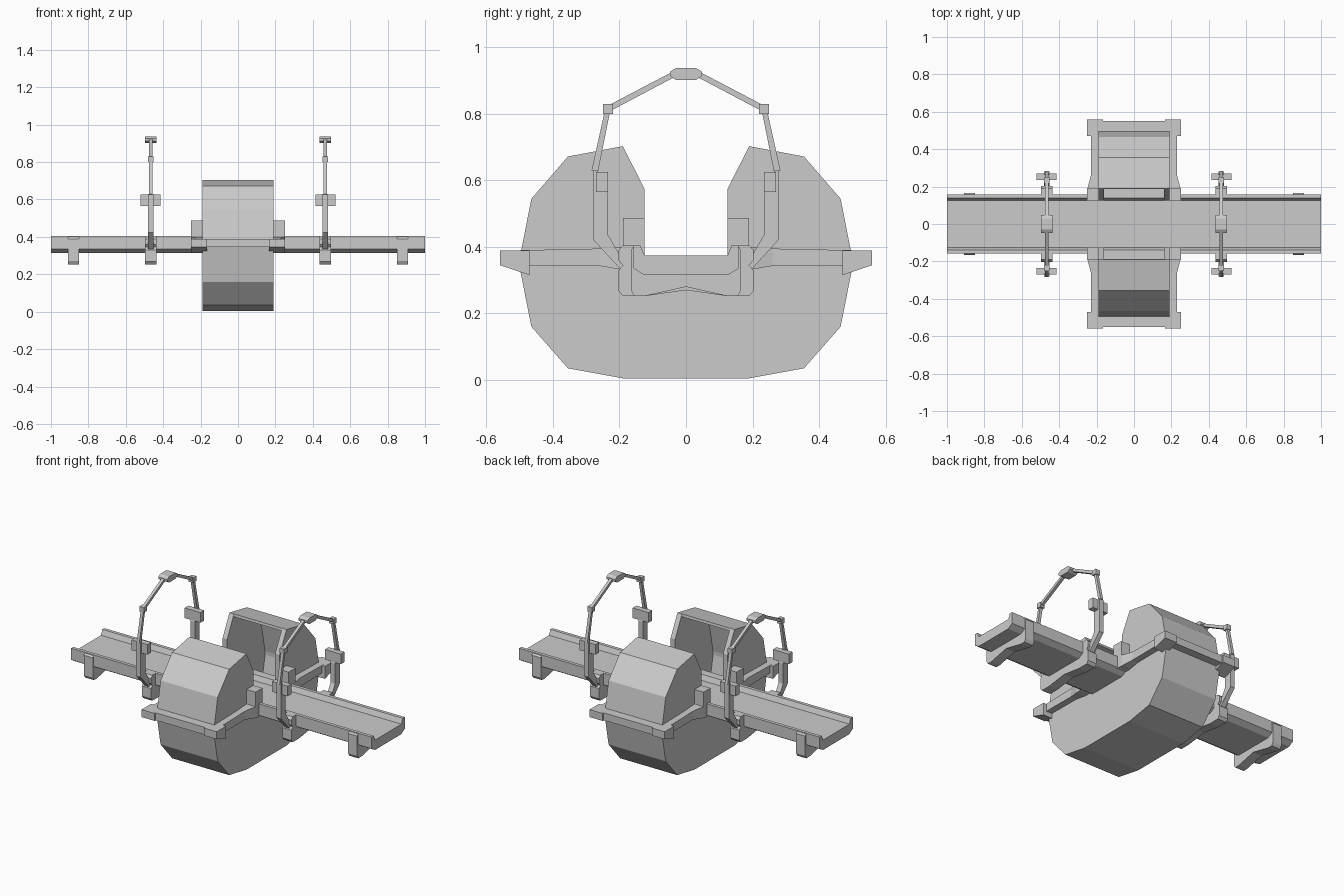
import bpy, bmesh
from mathutils import Vector

if "Cube" in bpy.data.objects:
    bpy.data.objects.remove(bpy.data.objects["Cube"])


def finish(name, bm):
    bmesh.ops.recalc_face_normals(bm, faces=bm.faces)
    me = bpy.data.meshes.new(name)
    bm.to_mesh(me)
    bm.free()
    ob = bpy.data.objects.new(name, me)
    bpy.context.collection.objects.link(ob)
    return ob


def prism(name, yz, x0, x1):
    """Extrude a (y, z) profile along x."""
    bm = bmesh.new()
    f = bm.faces.new([bm.verts.new((x0, y, z)) for y, z in yz])
    r = bmesh.ops.extrude_face_region(bm, geom=[f])
    vs = [v for v in r['geom'] if isinstance(v, bmesh.types.BMVert)]
    bmesh.ops.translate(bm, verts=vs, vec=(x1 - x0, 0, 0))
    return finish(name, bm)


def box(name, x0, x1, y0, y1, z0, z1):
    return prism(name, [(y0, z0), (y1, z0), (y1, z1), (y0, z1)], min(x0, x1), max(x0, x1))


def hull(name, pts):
    bm = bmesh.new()
    for p in pts:
        bm.verts.new(p)
    bmesh.ops.convex_hull(bm, input=bm.verts)
    return finish(name, bm)


def both(half):
    """Mirror a right-hand (y > 0) open profile into a closed outline."""
    return half + [(-y, z) for y, z in reversed(half) if abs(y) > 1e-6]


def side(s, pts):
    return [(s * y, z) for y, z in pts]


# hollow drum: thin outer shell with open mouth
arc = [(.19, .005), (.355, .035), (.465, .16), (.503, .352), (.465, .545), (.355, .672), (.19, .703)]
inner = [(.185, .02), (.347, .05), (.451, .167), (.488, .352), (.451, .538), (.347, .657), (.187, .688)]
shell = [(-y, z) for y, z in reversed(arc)] + arc + inner[::-1] + [(-y, z) for y, z in inner]
prism("drum_shell", shell, -.188, .188)

# drum side walls with the notch the table passes through
wall = both(arc + [(.125, .575), (.125, .34)])
for s in (-1, 1):
    prism("drum_side_wall", wall, *sorted((s * .19, s * .16)))

# table trough with raised rims
bed = both([(.125, .315), (.158, .335), (.158, .405), (.138, .405), (.125, .375)])
prism("table_bed", bed, -1, 1)

# table supports: slim ones at the ends, wider ones below the arches
end_leg = both([(0, .28), (.125, .252), (.155, .252), (.166, .27), (.166, .39), (.155, .405),
                (.15, .405), (.15, .335), (.12, .318)])
arch_leg = both([(0, .27), (.125, .252), (.19, .252), (.203, .268), (.203, .33), (.19, .345),
                 (.203, .36), (.203, .39), (.19, .405), (.15, .405), (.15, .335), (.12, .318)])
for sx in (-1, 1):
    prism("end_support", end_leg, sx * .88 - .03, sx * .88 + .03)
    x = sx * .467
    prism("arch_support", arch_leg, x - .03, x + .03)

    # arch over the table
    for s in (-1, 1):
        prism("arch_post", side(s, [(.19, .325), (.28, .423), (.28, .63), (.267, .63), (.235, .56),
                                    (.235, .437), (.19, .36)]), x - .015, x + .015)
        prism("arch_lower_rod", side(s, [(.284, .63), (.244, .81), (.228, .81), (.266, .62)]),
              x - .009, x + .009)
        prism("arch_upper_rod", side(s, [(.235, .825), (.235, .805), (.04, .908), (.04, .927)]),
              x - .009, x + .009)
        box("arch_joint", x - .015, x + .015, *sorted((s * .22, s * .25)), .8, .83)
        box("arch_pad", x - .053, x + .053, *sorted((s * .235, s * .27)), .565, .626)
    prism("arch_head", both([(.03, .902), (.048, .914), (.048, .927), (.03, .938)]), x - .03, x + .03)

# collar frame around the drum
for s in (-1, 1):
    box("collar_end_bar", -.2, .2, *sorted((s * .485, s * .55)), .345, .39)
    box("drum_sill", -.16, .16, *sorted((s * .14, s * .19)), .32, .404)
    for sx in (-1, 1):
        # corner block with sloping underside
        pts = []
        for x in (.165, .25):
            pts += [(sx * x, s * y, z) for y, z in ((.47, .39), (.56, .39), (.56, .345), (.47, .315))]
        hull("collar_corner", pts)
        # side bar, flaring toward the middle
        hull("collar_side_bar", [(sx * x, s * y, z) for x in (.18, .23)
                                 for y, z in ((.26, .395), (.5, .39), (.5, .345), (.26, .343))])
        hull("collar_flare", [(sx * x, s * y, z) for x, y, z in (
            (.18, .26, .395), (.23, .26, .395), (.18, .26, .343), (.23, .26, .343),
            (.18, .185, .4), (.25, .185, .4), (.18, .185, .33), (.25, .185, .33))])
        # upright beside the table
        box("collar_upright", sx * .185, sx * .25, *sorted((s * .125, s * .19)), .33, .487)
